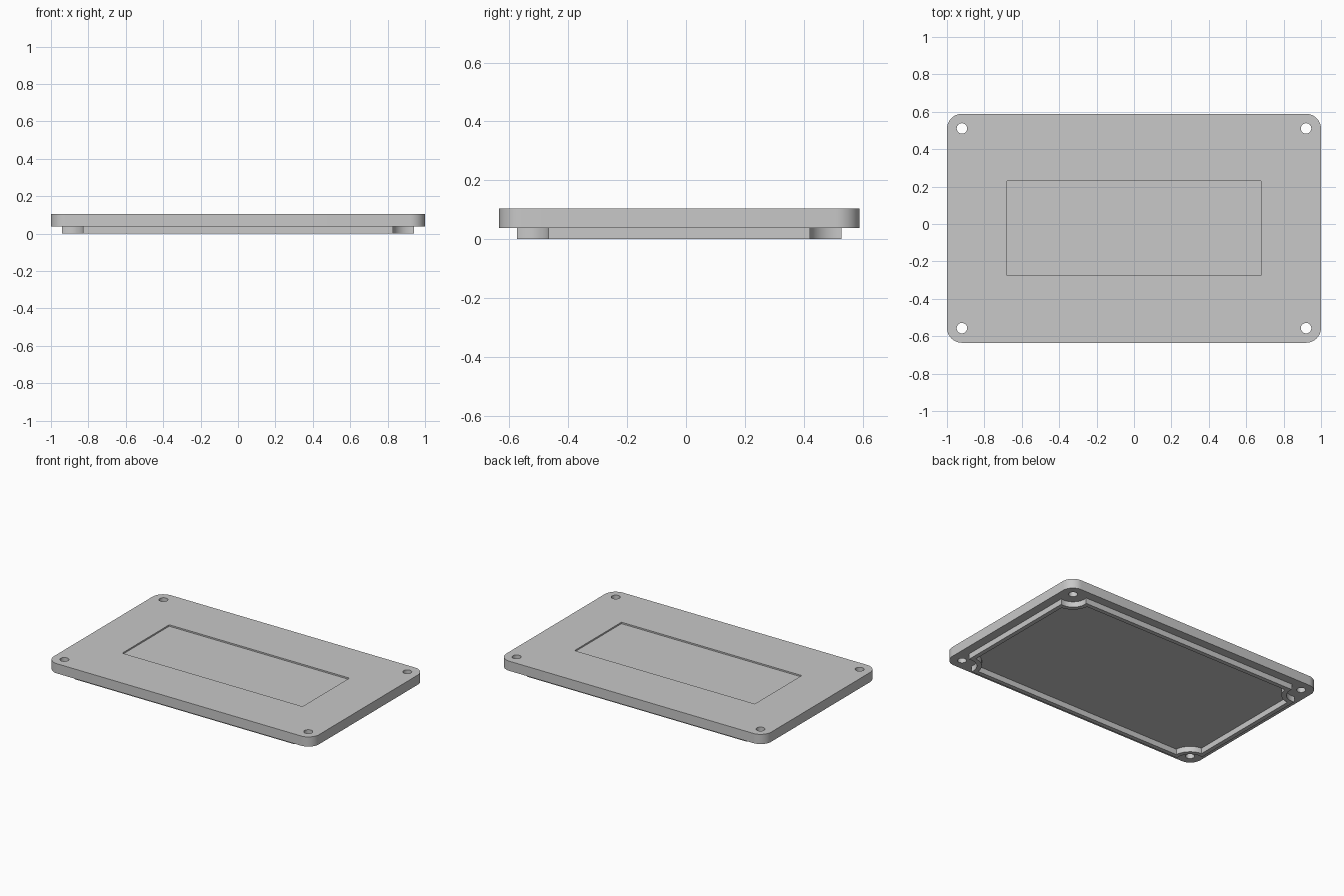
import bpy, bmesh
from math import sin, cos, pi, asin, radians

cube = bpy.data.objects.get("Cube")
if cube:
    bpy.data.objects.remove(cube, do_unlink=True)

# Main dimensions
CY = -0.023                  # plate centre in y
HX, HY = 1.0, 0.612          # plate half sizes
HOLE_X, HOLE_Y = 0.92, 0.534
CORNER_R, HOLE_R = 0.08, 0.028
TOP, STEP = 0.104, 0.038
LIP_X, LIP_Y, NOTCH_R, WALL = 0.94, 0.552, 0.092, 0.03
POCKET_X, POCKET_Y, POCKET_D = 0.68, 0.253, 0.01
QUADRANTS = [(1, 1), (-1, 1), (-1, -1), (1, -1)]

grey = bpy.data.materials.new("light grey")
grey.use_nodes = True
grey.diffuse_color = (0.58, 0.58, 0.58, 1)
grey.node_tree.nodes["Principled BSDF"].inputs["Base Color"].default_value = (0.58, 0.58, 0.58, 1)


def make_object(name, bm):
    bmesh.ops.recalc_face_normals(bm, faces=bm.faces)
    mesh = bpy.data.meshes.new(name)
    bm.to_mesh(mesh)
    bm.free()
    mesh.materials.append(grey)
    obj = bpy.data.objects.new(name, mesh)
    bpy.context.collection.objects.link(obj)
    return obj


def prism(name, outline, z0, z1):
    bm = bmesh.new()
    face = bm.faces.new([bm.verts.new((x, y + CY, z0)) for x, y in outline])
    ext = bmesh.ops.extrude_face_region(bm, geom=[face])["geom"]
    bmesh.ops.translate(bm, vec=(0, 0, z1 - z0),
                        verts=[e for e in ext if isinstance(e, bmesh.types.BMVert)])
    return make_object(name, bm)


def arc(cx, cy, r, a0, a1, n):
    return [(cx + r * cos(a0 + (a1 - a0) * i / n),
             cy + r * sin(a0 + (a1 - a0) * i / n)) for i in range(n + 1)]


def four_corners(corner):
    """Mirror one corner's points round the four quadrants, counter-clockwise."""
    points = []
    for sx, sy in QUADRANTS:
        part = corner if sx * sy > 0 else corner[::-1]
        points += [(sx * x, sy * y) for x, y in part]
    return points


def notched(hx, hy, r):
    """Rectangle with a concave arc round each screw hole."""
    start = -pi / 2 + asin((hx - HOLE_X) / r)
    end = -pi - asin((hy - HOLE_Y) / r)
    return four_corners(arc(HOLE_X, HOLE_Y, r, start, end, 16))


def smooth(obj):
    bpy.ops.object.select_all(action='DESELECT')
    obj.select_set(True)
    bpy.context.view_layer.objects.active = obj
    bpy.ops.object.shade_smooth_by_angle(angle=radians(30))


# Cover plate with rounded corners
plate = prism("cover_plate", four_corners(
    arc(HX - CORNER_R, HY - CORNER_R, CORNER_R, 0, pi / 2, 12)), STEP, TOP)

# Cut the four screw holes and the shallow label recess
cutters = [prism("screw_hole_cutter", arc(sx * HOLE_X, sy * HOLE_Y, HOLE_R, 0, 2 * pi * 31 / 32, 31),
                 STEP - 0.05, TOP + 0.05) for sx, sy in QUADRANTS]
cutters.append(prism("recess_cutter", [(sx * POCKET_X, sy * POCKET_Y) for sx, sy in QUADRANTS],
                     TOP - POCKET_D, TOP + 0.05))
bpy.context.view_layer.objects.active = plate
for cutter in cutters:
    cutter.hide_render = True
    mod = plate.modifiers.new("cut", 'BOOLEAN')
    mod.operation, mod.solver, mod.object = 'DIFFERENCE', 'EXACT', cutter
    bpy.ops.object.modifier_apply(modifier=mod.name)
    bpy.data.objects.remove(cutter, do_unlink=True)
smooth(plate)

# Locating lip: thin wall under the plate, bending inward round each hole
outer = notched(LIP_X, LIP_Y, NOTCH_R)
inner = notched(LIP_X - WALL, LIP_Y - WALL, NOTCH_R + WALL)
bm = bmesh.new()
loops = [[bm.verts.new((x, y + CY, z)) for x, y in ring]
         for ring, z in ((outer, STEP), (outer, 0), (inner, 0), (inner, STEP))]
count = len(outer)
for a, b in zip(loops, loops[1:] + loops[:1]):
    for i in range(count):
        j = (i + 1) % count
        bm.faces.new((a[i], a[j], b[j], b[i]))
smooth(make_object("locating_lip", bm))
